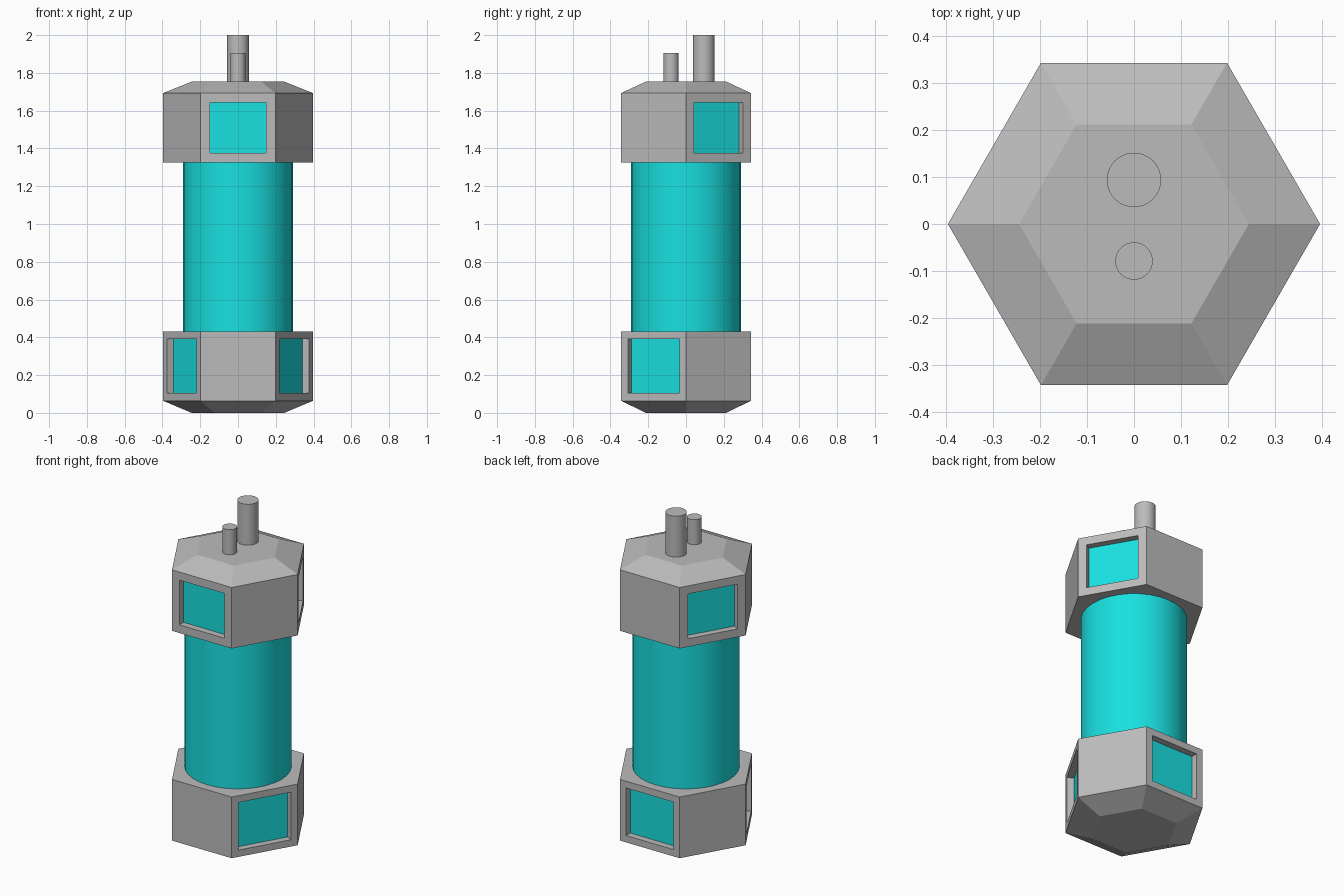
import bpy, bmesh
from math import cos, sin, radians, atan2, degrees

if "Cube" in bpy.data.objects:
    bpy.data.objects.remove(bpy.data.objects["Cube"])

teal = bpy.data.materials.new("teal_glass")
teal.diffuse_color = (0.01, 0.75, 0.75, 1)
teal.use_nodes = True
teal.node_tree.nodes["Principled BSDF"].inputs["Base Color"].default_value = teal.diffuse_color
grey = bpy.data.materials.new("grey_metal")
grey.diffuse_color = (0.5, 0.5, 0.5, 1)
grey.use_nodes = True
grey.node_tree.nodes["Principled BSDF"].inputs["Base Color"].default_value = grey.diffuse_color


def hex_cap(name, profile, window_angles, margin):
    """Solid hexagonal cap from (radius, z) rings with recessed windows on some sides."""
    bm = bmesh.new()
    rings = [[bm.verts.new((r * cos(radians(60 * i)), r * sin(radians(60 * i)), z))
              for i in range(6)] for r, z in profile]
    bm.faces.new(rings[0][::-1])
    bm.faces.new(rings[-1])
    for lo, hi in zip(rings, rings[1:]):
        for i in range(6):
            j = (i + 1) % 6
            bm.faces.new((lo[i], lo[j], hi[j], hi[i]))
    bm.normal_update()
    # windows: frame inset, then pushed in
    panes = [f for f in bm.faces if abs(f.normal.z) < 0.01 and
             round(degrees(atan2(f.normal.y, f.normal.x))) % 360 in window_angles]
    bmesh.ops.inset_individual(bm, faces=panes, thickness=margin, use_even_offset=True)
    walls = bmesh.ops.inset_individual(bm, faces=panes, thickness=0.0, depth=-0.04)
    for f in panes:
        f.material_index = 1
    for f in walls["faces"]:
        f.material_index = 0
    mesh = bpy.data.meshes.new(name)
    bm.to_mesh(mesh)
    bm.free()
    mesh.materials.append(grey)
    mesh.materials.append(teal)
    obj = bpy.data.objects.new(name, mesh)
    bpy.context.collection.objects.link(obj)


def cylinder(name, r, y, z0, z1, mat):
    bpy.ops.mesh.primitive_cylinder_add(vertices=32, radius=r, depth=z1 - z0,
                                        location=(0, y, (z0 + z1) / 2))
    obj = bpy.context.object
    obj.name = name
    obj.data.materials.append(mat)
    bpy.ops.object.shade_smooth_by_angle()


# end caps with windows on alternating sides
hex_cap("bottom_cap", [(0.245, 0), (0.397, 0.064), (0.397, 0.432)], {90, 210, 330}, 0.041)
hex_cap("top_cap", [(0.397, 1.326), (0.397, 1.693), (0.245, 1.754)], {30, 150, 270}, 0.049)

# glass tube between the caps
cylinder("glass_tube", 0.291, 0, 0.40, 1.36, teal)

# pipes on top
cylinder("large_pipe", 0.058, 0.094, 1.70, 2.0, grey)
cylinder("small_pipe", 0.04, -0.079, 1.70, 1.905, grey)
